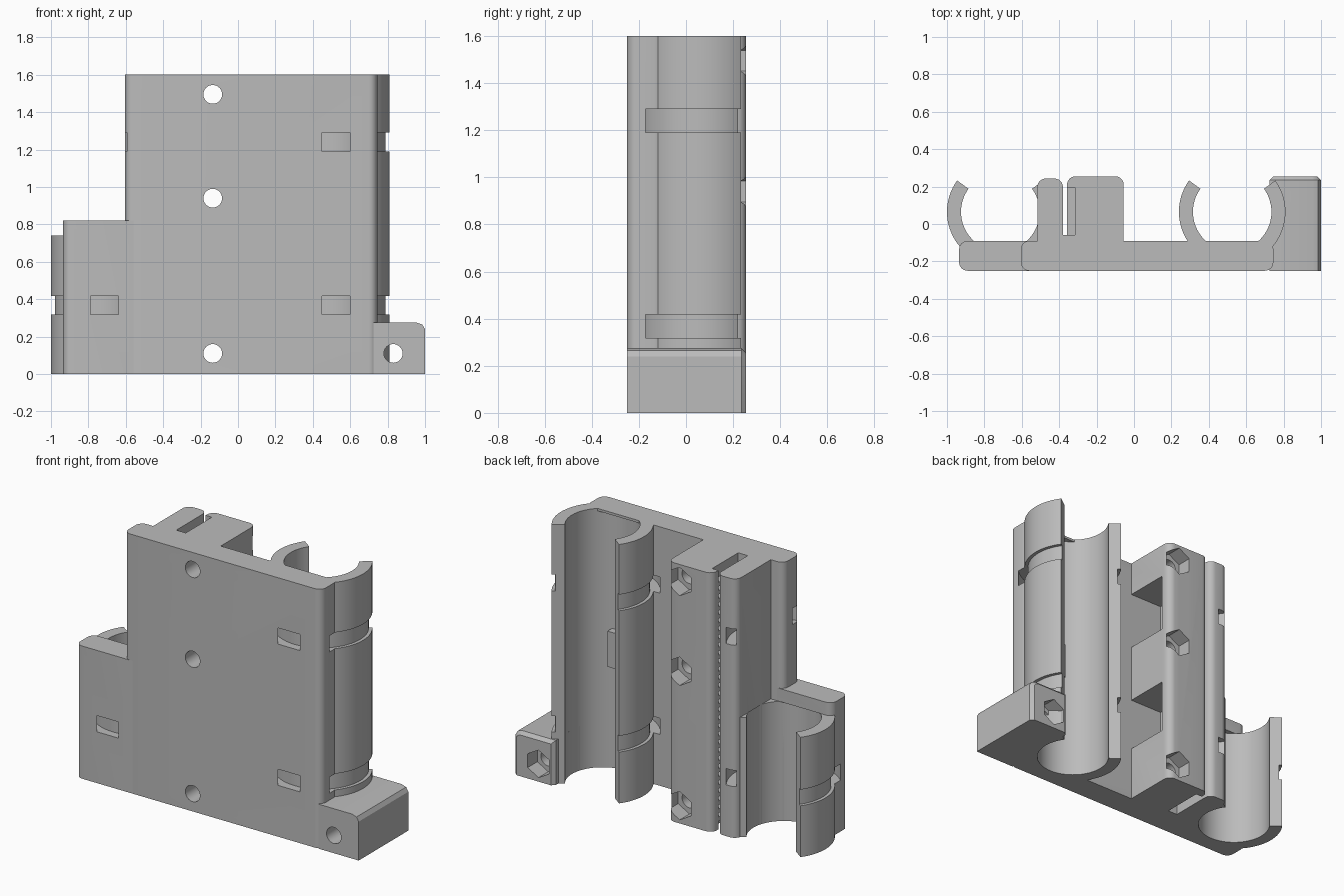
import bpy, bmesh
from math import cos, sin, radians, pi

cube = bpy.data.objects.get("Cube")
if cube:
    bpy.data.objects.remove(cube, do_unlink=True)

GREY = bpy.data.materials.new("plain grey plastic")
GREY.use_nodes = True
GREY.diffuse_color = (0.5, 0.5, 0.5, 1)
GREY.node_tree.nodes["Principled BSDF"].inputs["Base Color"].default_value = (0.5, 0.5, 0.5, 1)


def prism(name, pts, lo, hi, axis="z"):
    """Extrude a closed outline along z (outline in xy) or y (outline in xz)."""
    bm = bmesh.new()
    put = (lambda p, t: (p[0], p[1], t)) if axis == "z" else (lambda p, t: (p[0], t, p[1]))
    a = [bm.verts.new(put(p, lo)) for p in pts]
    b = [bm.verts.new(put(p, hi)) for p in pts]
    bm.faces.new(a)
    bm.faces.new(b)
    for i in range(len(pts)):
        j = (i + 1) % len(pts)
        bm.faces.new((a[i], a[j], b[j], b[i]))
    bmesh.ops.recalc_face_normals(bm, faces=bm.faces)
    mesh = bpy.data.meshes.new(name)
    bm.to_mesh(mesh)
    bm.free()
    mesh.materials.append(GREY)
    ob = bpy.data.objects.new(name, mesh)
    bpy.context.collection.objects.link(ob)
    return ob


def arc(cx, cy, r, a0, a1, n):
    return [(cx + r * cos(radians(a0 + (a1 - a0) * i / n)),
             cy + r * sin(radians(a0 + (a1 - a0) * i / n))) for i in range(n + 1)]


def circle(cx, cy, r, n):
    return arc(cx, cy, r, 90, 450, n)[:-1]


def band(cx, cy, r0, r1, a0, a1):
    """Outline of an open ring."""
    return arc(cx, cy, r1, a0, a1, 56) + arc(cx, cy, r0, a1, a0, 56)


def rect(x0, x1, y0, y1):
    return [(x0, y0), (x1, y0), (x1, y1), (x0, y1)]


def round_rect(x0, x1, y0, y1, r=0.045):
    return (arc(x1 - r, y1 - r, r, 0, 90, 6) + arc(x0 + r, y1 - r, r, 90, 180, 6)
            + arc(x0 + r, y0 + r, r, 180, 270, 6) + arc(x1 - r, y0 + r, r, 270, 360, 6))


def cut(ob, cutters):
    bpy.context.view_layer.objects.active = ob
    for c in cutters:
        m = ob.modifiers.new("cut", "BOOLEAN")
        m.operation = "DIFFERENCE"
        m.solver = "EXACT"
        m.object = c
        bpy.ops.object.modifier_apply(modifier=m.name)


BIG_X, SMALL_X, TUBE_Y = 0.525, -0.715, 0.065
R_IN, R_OUT = 0.21, 0.285
TOP, SMALL_TOP = 1.6, 0.74
SCREW_X, SCREW_ZS = -0.135, (0.11, 0.94, 1.495)
FOOT_HOLE = (0.83, 0.11)

# Cutters: tube channels, strap channels, screw holes, nut pockets
channels = [prism("cut_big", circle(BIG_X, TUBE_Y, R_IN, 64), -0.1, 1.585),
            prism("cut_small", circle(SMALL_X, TUBE_Y, R_IN, 64), -0.1, SMALL_TOP)]
straps = [prism("cut_strap", band(x, TUBE_Y, 0.265, 0.324, 95, 445), z, z + 0.1)
          for x in (BIG_X, SMALL_X) for z in (0.317, 1.19)]
screws = [prism("cut_screw", circle(SCREW_X, z, 0.05, 32), -0.4, 0.4, "y") for z in SCREW_ZS]
nuts = [prism("cut_nut", circle(SCREW_X, z, 0.088, 6), 0.16, 0.4, "y") for z in SCREW_ZS]
foot_cuts = [prism("cut_foot_screw", circle(*FOOT_HOLE, 0.05, 32), -0.4, 0.4, "y"),
             prism("cut_foot_nut", circle(*FOOT_HOLE, 0.085, 6), 0.16, 0.4, "y")]
pocket = prism("cut_pocket", rect(-0.4, -0.315, -0.06, 0.195), -0.1, 1.7)
cavities = [prism("cut_cavity", rect(-0.28, 0.1, -0.09, 0.19), z0, z1)
            for z0, z1 in ((0.34, 0.67), (1.03, 1.39))]

# Mounting plate, tall and short portions
plate = prism("back_plate", round_rect(-0.605, 0.745, -0.25, -0.09), 0, TOP)
cut(plate, channels + straps + screws)
side_plate = prism("side_plate", round_rect(-0.935, -0.5, -0.25, -0.09), 0, 0.82)
cut(side_plate, channels + straps)

# Open clips that hold the tubes
big_clip = prism("large_tube_clip", band(BIG_X, TUBE_Y, R_IN, R_OUT, 144, 396), 0, TOP)
cut(big_clip, straps)
small_clip = prism("small_tube_clip", band(SMALL_X, TUBE_Y, R_IN, R_OUT, 144, 396), 0, SMALL_TOP)
cut(small_clip, straps)
pad = prism("channel_pad", rect(0.45, 0.6, -0.2, -0.09), 0.64, 0.86)

# Thin wall beside the small clip
wall = prism("divider_wall", round_rect(-0.517, -0.38, -0.2, 0.243), 0, TOP)
cut(wall, [channels[1]] + straps[2:])

# Screw block with nut pockets, side cavities and a toothed slot
block = prism("screw_block", round_rect(-0.358, -0.055, -0.2, 0.255), 0, TOP)
cut(block, screws + nuts + cavities + [pocket])
floor = prism("slot_floor", rect(-0.4, -0.3, -0.12, -0.06), 0, TOP)
teeth = [prism("slot_tooth", rect(-0.358, -0.31, -0.065, 0.2), 0.05 + i * 0.05, 0.075 + i * 0.05)
         for i in range(30)]

# Foot with chamfered top and rear edges
foot = prism("foot", [(0.725, 0), (1, 0), (1, 0.24), (0.985, 0.265), (0.955, 0.275), (0.725, 0.275)],
             -0.25, 0.255, "y")
bm = bmesh.new()
bm.from_mesh(foot.data)
rear = [e for e in bm.edges if all(v.co.y > 0.25 for v in e.verts)
        and any(v.co.z > 0.01 for v in e.verts)]
bmesh.ops.bevel(bm, geom=rear, offset=0.02, segments=1, affect="EDGES")
bm.to_mesh(foot.data)
bm.free()
cut(foot, [channels[0]] + foot_cuts)

# Remove the cutters and finish the shading
for c in channels + straps + screws + nuts + foot_cuts + cavities + [pocket]:
    bpy.data.objects.remove(c, do_unlink=True)
bpy.ops.object.select_all(action="DESELECT")
for ob in [plate, side_plate, big_clip, small_clip, wall, block, foot]:
    ob.select_set(True)
bpy.context.view_layer.objects.active = plate
bpy.ops.object.shade_smooth_by_angle(angle=radians(30))
